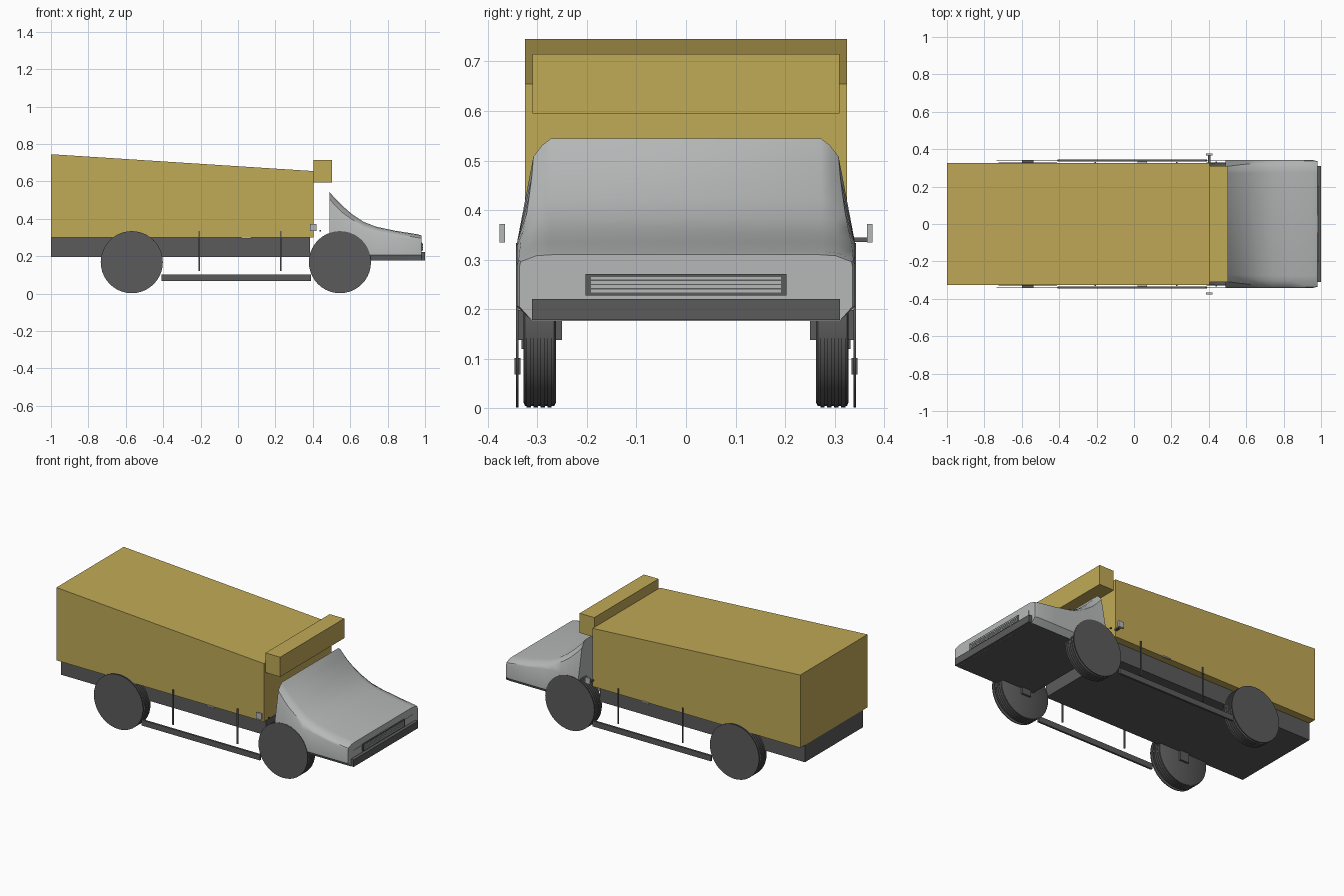
import bpy, bmesh, math
from mathutils import Matrix

cube = bpy.data.objects.get("Cube")
if cube:
    bpy.data.objects.remove(cube, do_unlink=True)


def material(name, rgb):
    m = bpy.data.materials.new(name)
    m.use_nodes = True
    m.diffuse_color = (*rgb, 1)
    m.node_tree.nodes["Principled BSDF"].inputs["Base Color"].default_value = (*rgb, 1)
    return m


MUSTARD = material("mustard", (0.53, 0.40, 0.095))
DARK = material("dark grey", (0.105, 0.105, 0.108))
SILVER = material("silver grey", (0.47, 0.485, 0.485))


def finish(name, bm, *mats, smooth=None):
    bmesh.ops.recalc_face_normals(bm, faces=bm.faces)
    mesh = bpy.data.meshes.new(name)
    bm.to_mesh(mesh)
    bm.free()
    for m in mats:
        mesh.materials.append(m)
    ob = bpy.data.objects.new(name, mesh)
    bpy.context.collection.objects.link(ob)
    if smooth:
        bpy.ops.object.select_all(action='DESELECT')
        bpy.context.view_layer.objects.active = ob
        ob.select_set(True)
        bpy.ops.object.shade_smooth_by_angle(angle=math.radians(smooth))
    return ob


def box(name, x, y, z, mat):
    bm = bmesh.new()
    bmesh.ops.create_cube(bm, size=1)
    for v in bm.verts:
        v.co = [r[0] if c < 0 else r[1] for c, r in zip(v.co, (x, y, z))]
    return finish(name, bm, mat)


def pair(name, x, y, z, mat):
    box("left_" + name, x, y, z, mat)
    box("right_" + name, x, (-y[1], -y[0]), z, mat)


def loft(bm, rings):
    rows = [[bm.verts.new(p) for p in ring] for ring in rings]
    n = len(rows[0])
    for a, b in zip(rows, rows[1:]):
        for i in range(n):
            bm.faces.new((a[i], a[(i + 1) % n], b[(i + 1) % n], b[i]))
    bm.faces.new(rows[0])
    bm.faces.new(rows[-1])


# Cargo body with sloping roof, roof fairing and chassis
cargo = box("cargo_body", (-1, 0.403), (-0.325, 0.325), (0.3, 0.745), MUSTARD)
for v in cargo.data.vertices:
    if v.co.x > 0 and v.co.z > 0.5:
        v.co.z = 0.655
box("roof_fairing", (0.403, 0.502), (-0.31, 0.31), (0.595, 0.715), MUSTARD)
box("chassis", (-1, 0.385), (-0.28, 0.28), (0.195, 0.3), DARK)

# Cab: x, roof height, upper edge width, upper edge height, top width
stations = [
    (0.488, 0.545, 0.308, 0.508, 0.272),
    (0.52, 0.507, 0.311, 0.470, 0.272),
    (0.56, 0.468, 0.316, 0.432, 0.272),
    (0.61, 0.424, 0.321, 0.396, 0.273),
    (0.67, 0.384, 0.328, 0.360, 0.274),
    (0.74, 0.357, 0.333, 0.338, 0.275),
    (0.84, 0.336, 0.336, 0.318, 0.276),
    (0.96, 0.317, 0.338, 0.299, 0.276),
    (0.98, 0.310, 0.334, 0.296, 0.270),
]
rings = []
for x, top, edge, edge_z, flat in stations:
    belt = min(0.335, edge_z - 0.01)
    side = 0.336 if x > 0.97 else 0.341
    half = [(0.31, 0.176), (side, 0.205), (side, belt), (edge, edge_z),
            ((edge + flat) / 2, (edge_z + top) / 2 + 0.005), (flat, top)]
    rings.append([(x, y, z) for y, z in half] + [(x, -y, z) for y, z in reversed(half)])
bm = bmesh.new()
loft(bm, rings)
bmesh.ops.recalc_face_normals(bm, faces=bm.faces)
for f in bm.faces:
    f.material_index = 1 if f.normal.z < -0.9 else 0
finish("cab", bm, SILVER, DARK, smooth=35)

# Nose: panel, grille with slats, bumper
box("nose_panel", (0.975, 0.982), (-0.286, 0.286), (0.223, 0.265), SILVER)
box("badge_plate", (0.975, 0.983), (-0.045, 0.045), (0.265, 0.274), SILVER)
box("grille", (0.975, 0.987), (-0.203, 0.203), (0.228, 0.271), DARK)
for i in range(4):
    z = 0.234 + i * 0.0085
    box(f"grille_slat_{i + 1}", (0.98, 0.989), (-0.192, 0.192), (z, z + 0.006), SILVER)
box("bumper", (0.975, 1.0), (-0.311, 0.311), (0.178, 0.221), DARK)


# Wheels: ribbed tyre plus a flat outer cover
def wheel(name, x, side):
    bm = bmesh.new()
    rings = []
    profile = [(0.262, 0.156), (0.266, 0.163)]
    for i in range(4):
        y = 0.271 + i * 0.014
        profile += [(y, 0.163), (y, 0.166), (y + 0.009, 0.166), (y + 0.009, 0.163)]
    profile += [(0.325, 0.163), (0.328, 0.156)]
    sides = 40
    for y, r in profile:
        rings.append([(x + r * math.cos(a), side * y, 0.168 + r * math.sin(a))
                      for a in (math.tau * k / sides for k in range(sides))])
    loft(bm, rings)
    finish(name + "_tyre", bm, DARK, smooth=30)
    bm = bmesh.new()
    bmesh.ops.create_cone(bm, cap_ends=True, segments=sides, radius1=0.166, radius2=0.166, depth=0.005,
                          matrix=Matrix.Translation((x, side * 0.341, 0.168)) @ Matrix.Rotation(math.pi / 2, 4, 'X'))
    finish(name + "_cover", bm, DARK, smooth=30)
    box(name + "_hub", (x - 0.03, x + 0.03), sorted((side * 0.25, side * 0.34)), (0.138, 0.198), DARK)


for end, x in (("front", 0.545), ("rear", -0.568)):
    for label, side in (("left", 1), ("right", -1)):
        wheel(f"{end}_{label}", x, side)

# Side rails, posts, latches, mirrors and door handles
pair("side_rail", (-0.41, 0.39), (0.334, 0.346), (0.068, 0.102), DARK)
for i, x in enumerate((-0.208, 0.228)):
    pair(f"post_{i + 1}", (x - 0.004, x + 0.004), (0.326, 0.332), (0.12, 0.334), DARK)
pair("latch", (0.02, 0.07), (0.324, 0.333), (0.295, 0.303), SILVER)
pair("mirror", (0.385, 0.421), (0.365, 0.376), (0.335, 0.372), SILVER)
box("mirror_arm", (0.395, 0.41), (0.325, 0.366), (0.336, 0.345), DARK)
pair("door_handle", (0.436, 0.444), (0.325, 0.335), (0.332, 0.34), DARK)
